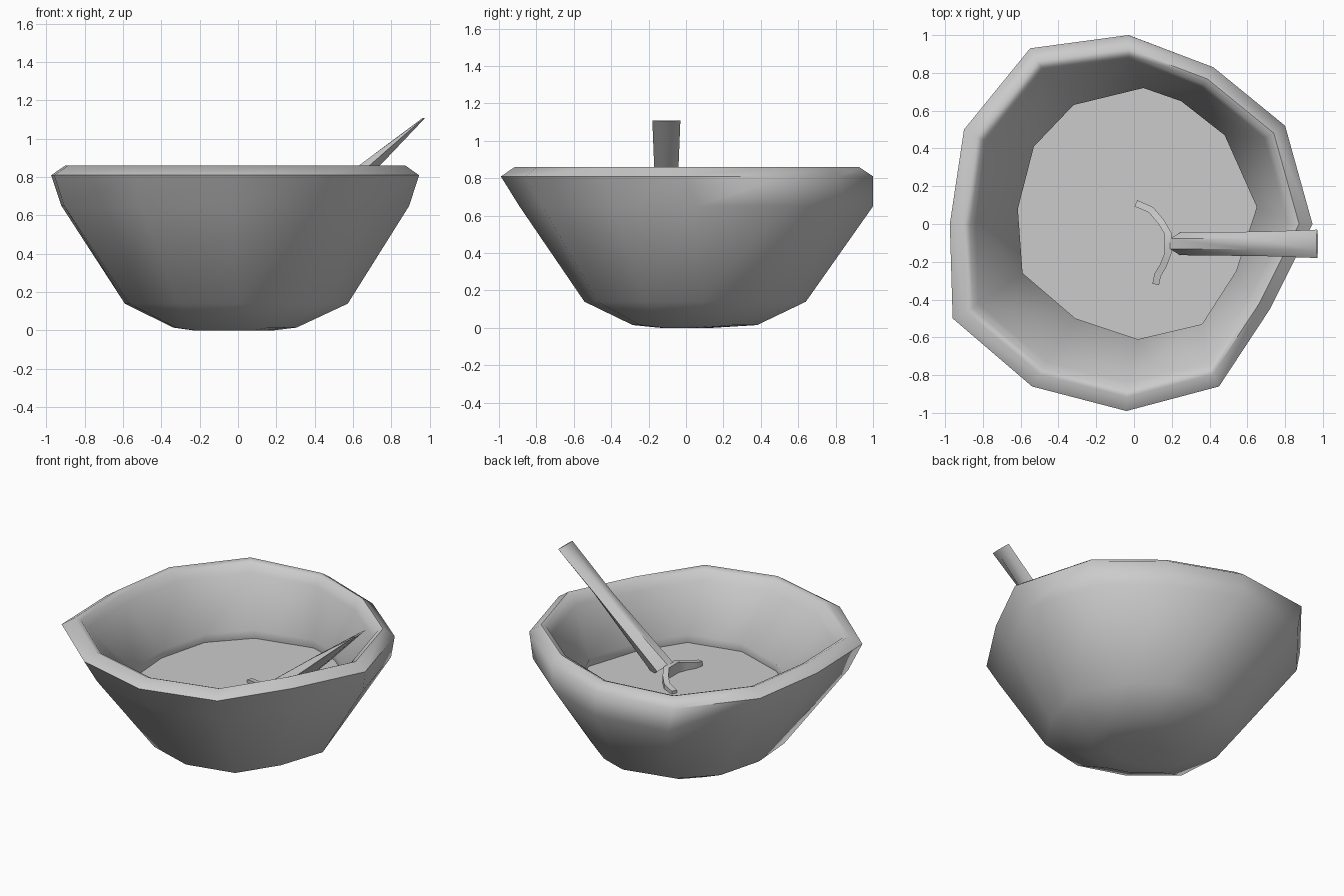
import bpy, math

if "Cube" in bpy.data.objects:
    bpy.data.objects.remove(bpy.data.objects["Cube"])


def loft(name, rings, closed=True, caps=(True, True), angle=60):
    """Skin a list of equal-length rings with quads, optional end caps."""
    n = len(rings[0])
    verts = [p for r in rings for p in r]
    faces = []
    for i in range(len(rings) - 1):
        for j in range(n):
            k = (j + 1) % n
            faces.append((i * n + j, i * n + k, (i + 1) * n + k, (i + 1) * n + j))
    if caps[0]:
        faces.append(tuple(reversed(range(n))))
    if caps[1]:
        faces.append(tuple(range((len(rings) - 1) * n, len(rings) * n)))
    me = bpy.data.meshes.new(name)
    me.from_pydata(verts, [], faces)
    me.validate()
    ob = bpy.data.objects.new(name, me)
    bpy.context.collection.objects.link(ob)
    bpy.ops.object.select_all(action='DESELECT')
    ob.select_set(True)
    bpy.context.view_layer.objects.active = ob
    bpy.ops.object.shade_smooth_by_angle(angle=math.radians(angle))
    return ob


# Irregular hand-carved outlines, counter-clockwise
outer = [(.945, 0), (.80, .52), (.42, .83), (-.03, 1.0), (-.55, .93), (-.90, .50),
         (-.975, 0), (-.96, -.50), (-.54, -.86), (-.04, -.99), (.45, -.86), (.72, -.45)]
inner = [(.65, .09), (.48, .47), (.25, .65), (.05, .72), (-.32, .63), (-.53, .41),
         (-.615, .08), (-.59, -.26), (-.31, -.50), (.02, -.61), (.36, -.53), (.54, -.25)]


def ring(shape, z, sx=1, sy=1, ox=0, oy=0):
    return [(x * sx + ox, y * sy + oy, z) for x, y in shape]


# Bowl: outside wall, rolled rim, inside wall and the short lip above the filling
loft("bowl", [
    ring(inner, 0, .325, .2, -.03, -.01),
    ring(inner, .015, .51, .5, -.025, .02),
    ring(inner, .14, .92, .89, -.025, .0),
    ring(outer, .65, .945, .95, 0, .05),
    ring(outer, .81),
    ring(outer, .86, .925, .925),
    ring(outer, .845, .89, .89),
    ring(outer, .79, .86, .86, 0, .01),
    ring(inner, .51),
    ring(inner, .44, 1.02, 1.02),
], caps=(True, False))

# Flat filling inside the bowl
loft("filling", [ring(inner, .43, 1.02, 1.02), ring(inner, .45, 1.02, 1.02)], angle=30)


# Spoon handle: a flat tip thickening towards the bottom
def handle_ring(top, bottom, y0, y1):
    ym, w = (y0 + y1) / 2, (y1 - y0) / 2
    mid = [(a + b) / 2 for a, b in zip(top, bottom)]
    pts = [(mid, -1), (bottom, -.45), (bottom, .45), (mid, 1), (top, .45), (top, -.45)]
    return [(p[0], ym + s * w, p[1]) for p, s in pts]


loft("spoon_handle", [
    handle_ring((.19, .52), (.30, .43), -.165, -.045),
    handle_ring((.63, .86), (.74, .86), -.17, -.04),
    handle_ring((.965, 1.11), (.975, 1.107), -.18, -.03),
], angle=50)

# Spoon bowl edge breaking the surface as a crescent: x, y, top height
path = [(.01, .11, .47), (.09, .075, .485), (.145, .01, .50), (.18, -.05, .52),
        (.18, -.155, .52), (.155, -.22, .50), (.125, -.27, .49), (.115, -.32, .48)]
rings = []
for i, (x, y, z) in enumerate(path):
    a, b = path[max(i - 1, 0)], path[min(i + 1, len(path) - 1)]
    dx, dy = b[0] - a[0], b[1] - a[1]
    s = .018 / math.hypot(dx, dy)
    nx, ny = -dy * s, dx * s
    rings.append([(x - nx, y - ny, .435), (x + nx, y + ny, .435),
                  (x + nx, y + ny, z), (x - nx, y - ny, z)])
loft("spoon_edge", rings, angle=50)
